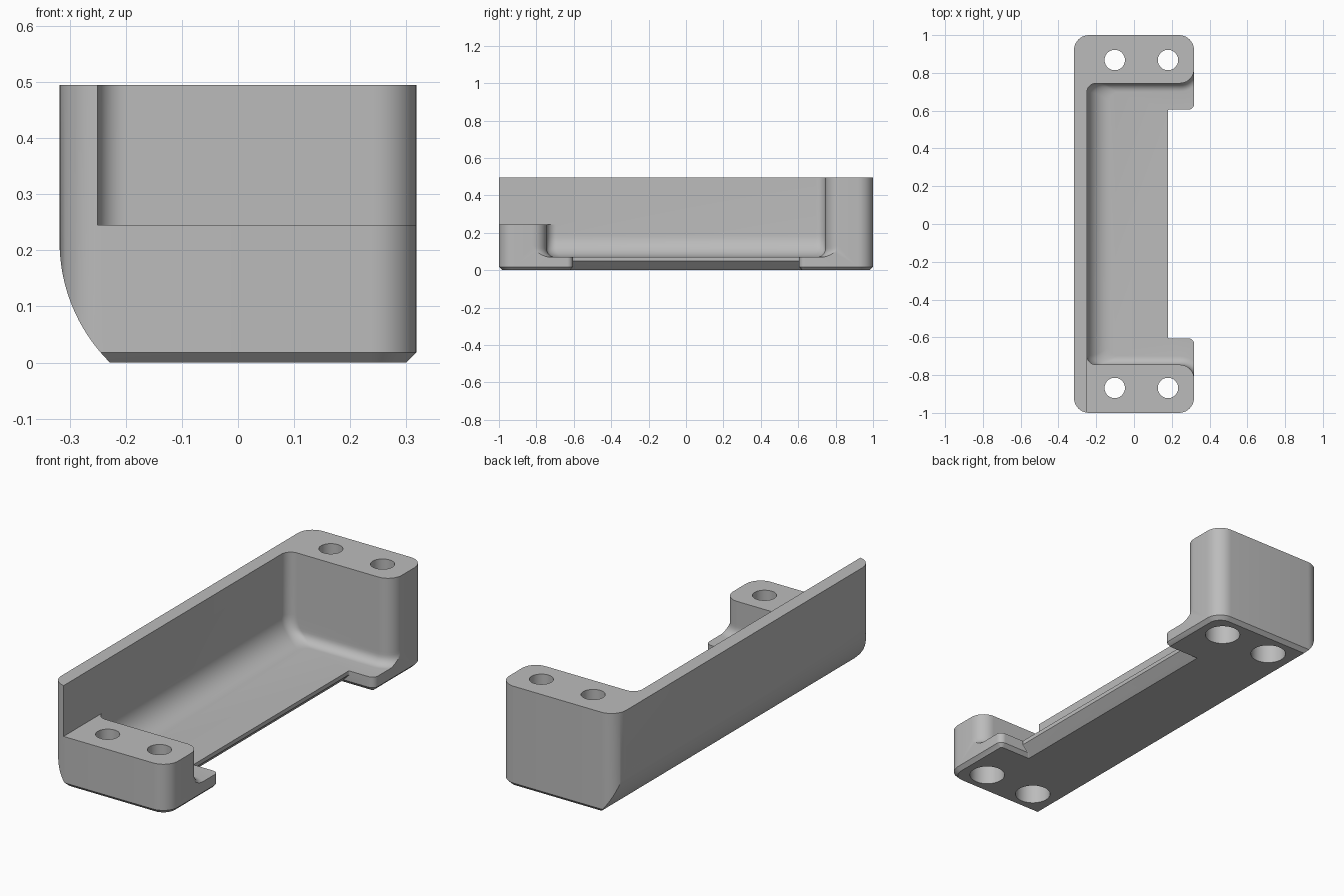
import bpy, bmesh, math
from mathutils import Vector

cube = bpy.data.objects.get("Cube")
if cube:
    bpy.data.objects.remove(cube, do_unlink=True)

W = 0.318        # half width
H = 0.495        # full height
FLOOR = 0.07     # tray floor level
STEPS = 10

grey = bpy.data.materials.new("plain grey")
grey.use_nodes = True
grey.diffuse_color = (0.5, 0.5, 0.5, 1)
grey.node_tree.nodes["Principled BSDF"].inputs["Base Color"].default_value = (0.5, 0.5, 0.5, 1)


def arc(cx, cy, r, start, end):
    return [(cx + r * math.cos(a), cy + r * math.sin(a))
            for a in (math.radians(start + (end - start) * i / STEPS) for i in range(STEPS + 1))]


def loft(name, rings):
    """Skin closed rings of equal length and cap both ends."""
    bm = bmesh.new()
    loops = [[bm.verts.new(Vector(p)) for p in ring] for ring in rings]
    for a, b in zip(loops, loops[1:]):
        for i in range(len(a)):
            j = (i + 1) % len(a)
            bm.faces.new((a[i], a[j], b[j], b[i]))
    bm.faces.new(loops[0])
    bm.faces.new(loops[-1])
    bmesh.ops.recalc_face_normals(bm, faces=bm.faces)
    mesh = bpy.data.meshes.new(name)
    bm.to_mesh(mesh)
    bm.free()
    mesh.materials.append(grey)
    ob = bpy.data.objects.new(name, mesh)
    bpy.context.collection.objects.link(ob)
    return ob


def at_height(points, z):
    return [(x, y, z) for x, y in points]


def rounded_plan(inset):
    hx, hy, r = W - inset, 1 - inset, 0.08 - inset
    pts = []
    for sx, sy, start in ((1, 1, 0), (-1, 1, 90), (-1, -1, 180), (1, -1, 270)):
        pts += arc(sx * (hx - r), sy * (hy - r), r, start, start + 90)
    return pts


def flared_plan(left, half, corner, flare, dx, dy):
    """Pocket outline, rounded on the left and flaring open on the right."""
    top = arc(left + dx + corner, half - dy - corner, corner, 180, 90)
    top += arc(W - flare, half + flare, flare + dy, -90, 0)
    top.append((0.5, half + flare))
    return top + [(x, -y) for x, y in reversed(top)]


def cut(target, cutter):
    cutter.hide_render = True
    mod = target.modifiers.new("cut", 'BOOLEAN')
    mod.operation = 'DIFFERENCE'
    mod.solver = 'EXACT'
    mod.object = cutter
    bpy.context.view_layer.objects.active = target
    bpy.ops.object.modifier_apply(modifier=mod.name)
    bpy.data.objects.remove(cutter, do_unlink=True)


# Outer block with a chamfered underside
body = loft("tray_body", [at_height(rounded_plan(d), z) for d, z in ((0.018, 0), (0, 0.018), (0, H))])

# Large rounded lower edge on the right-hand side
R, Z0 = 0.302, 0.215
curve = [(-0.5, 0.23), (-W - 0.001, 0.23)]
for i in range(1, 19):
    a = math.radians(i * 2.75)
    curve.append((-W + R * (1 - math.cos(a)), Z0 - R * math.sin(a)))
curve.append((-0.5, curve[-1][1]))
cut(body, loft("edge_cutter", [[(x, y, z) for x, z in curve] for y in (-1.1, 1.1)]))

# Open pocket: wide fillet along the long wall, tight fillet at the ends
WIDE, TIGHT = 0.12, 0.045
rings = []
for i in range(13):
    a = math.radians(i * 7.5)
    dz = WIDE * (1 - math.cos(a))
    dx = WIDE * (1 - math.sin(a))
    left = max(TIGHT - dz, 0)
    dy = TIGHT - math.sqrt(TIGHT ** 2 - left ** 2)
    rings.append(at_height(flared_plan(-0.25, 0.745, 0.05, 0.075, dx, dy), FLOOR + dz))
rings.append(at_height(flared_plan(-0.25, 0.745, 0.05, 0.075, 0, 0), H + 0.1))
cut(body, loft("pocket_cutter", rings))

# Notch in the open side of the floor, chamfered below, leaving two tabs
notch = []
for z, dx, dy in ((-0.01, -0.06, -0.025), (0.018, -0.032, 0), (0.05, 0, 0), (0.6, 0, 0)):
    notch.append(at_height(flared_plan(0.18, 0.605, 0.004, 0.03, dx, dy), z))
cut(body, loft("notch_cutter", notch))

# Lowered front end block
step = [(-0.25, -1.1), (0.5, -1.1), (0.5, -0.66), (-0.25, -0.66)]
cut(body, loft("step_cutter", [at_height(step, z) for z in (0.245, 0.6)]))

# Screw holes with wide counterbores from below
for x in (-0.102, 0.18):
    for y in (-0.868, 0.868):
        for radius, low, high in ((0.054, 0.1, 0.6), (0.082, -0.1, 0.19)):
            circle = arc(x, y, radius, 0, 360)[:-1]
            circle = [(x + radius * math.cos(k * math.tau / 40), y + radius * math.sin(k * math.tau / 40))
                      for k in range(40)]
            cut(body, loft("hole_cutter", [at_height(circle, z) for z in (low, high)]))

bpy.ops.object.select_all(action='DESELECT')
body.select_set(True)
bpy.context.view_layer.objects.active = body
bpy.ops.object.shade_smooth_by_angle(angle=math.radians(25))
